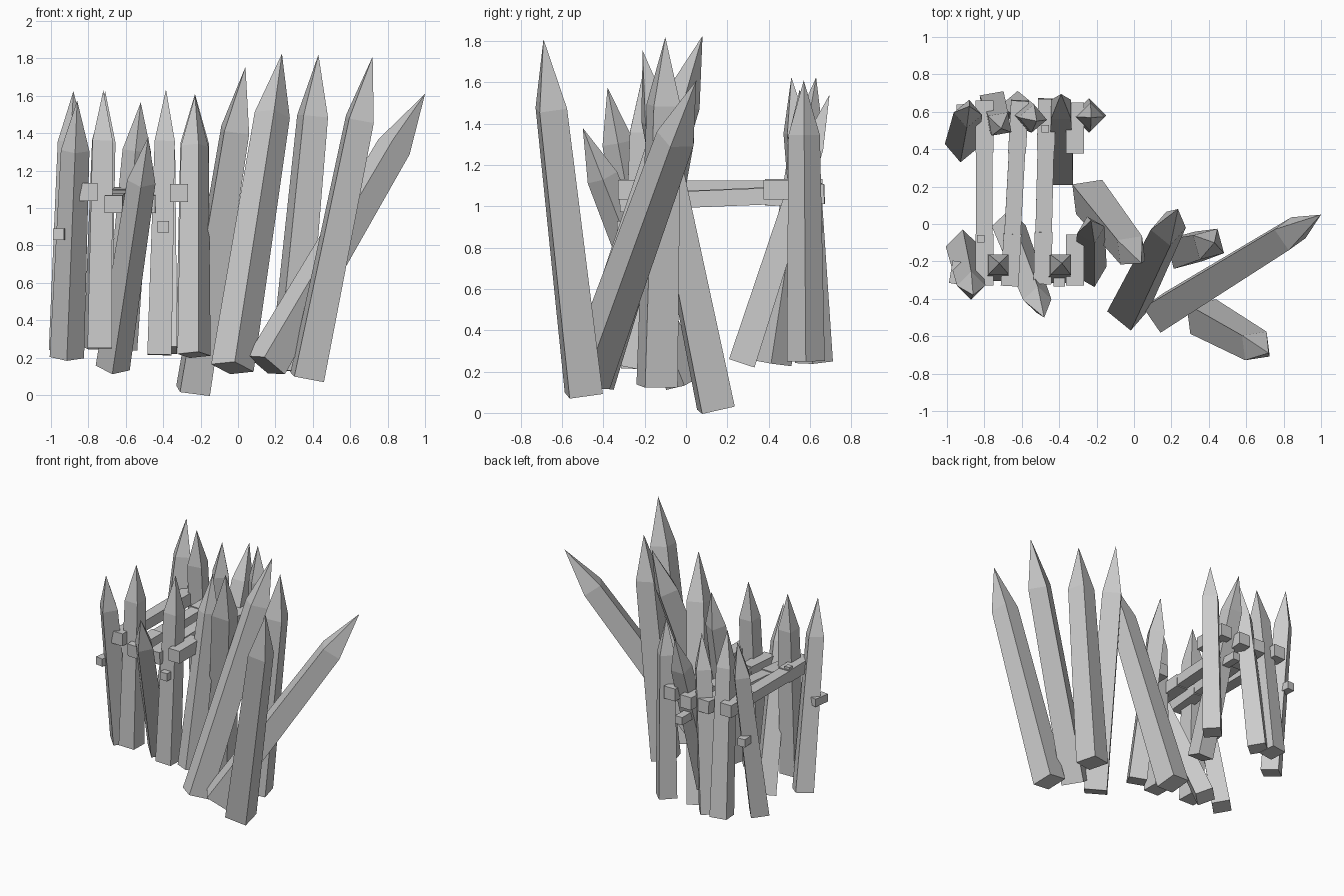
import bpy, bmesh
from math import radians
from mathutils import Vector, Matrix

if "Cube" in bpy.data.objects:
    bpy.data.objects.remove(bpy.data.objects["Cube"])


def make(name, bm):
    bmesh.ops.recalc_face_normals(bm, faces=bm.faces)
    me = bpy.data.meshes.new(name)
    bm.to_mesh(me)
    bm.free()
    ob = bpy.data.objects.new(name, me)
    bpy.context.collection.objects.link(ob)
    return ob


def frame(a, b, roll):
    # local z runs from a to b, roll turns the section about that axis
    q = Vector((0, 0, 1)).rotation_difference(b - a)
    return Matrix.Translation(a) @ q.to_matrix().to_4x4() @ Matrix.Rotation(radians(roll), 4, 'Z')


def stake(name, base, tip, roll, w0, w1):
    # square tapering post with a pyramid point
    a, b = Vector(base), Vector(tip)
    length = (b - a).length
    bm = bmesh.new()
    rings = []
    for w, z in ((w0, 0), (w1, length * 0.805)):
        rings.append([bm.verts.new((sx * w / 2, sy * w / 2, z))
                      for sx, sy in ((-1, -1), (1, -1), (1, 1), (-1, 1))])
    top = bm.verts.new((0, 0, length))
    bm.faces.new(rings[0][::-1])
    for i in range(4):
        j = (i + 1) % 4
        bm.faces.new((rings[0][i], rings[0][j], rings[1][j], rings[1][i]))
        bm.faces.new((rings[1][i], rings[1][j], top))
    bm.transform(frame(a, b, roll))
    return make(name, bm)


def beam(name, a, b, w, h):
    # square timber from a to b
    a, b = Vector(a), Vector(b)
    bm = bmesh.new()
    bmesh.ops.create_cube(bm, size=1)
    z = (b - a).normalized()
    x = Vector((0, 1, 0)).cross(Vector((0, 0, 1))) if abs(z.y) > 0.7 else Vector((0, 1, 0))
    x = (x - z * x.dot(z)).normalized()
    y = z.cross(x)
    m = Matrix((x * w, y * h, z * (b - a).length)).transposed().to_4x4()
    bm.transform(Matrix.Translation((a + b) / 2) @ m)
    return make(name, bm)


# small stakes holding the walkway: base, tip, roll
small = [
    ((-.915, -.12, .20), (-.86, -.38, 1.575), 45),
    ((-.74, -.24, .25), (-.72, -.21, 1.63), 0),
    ((-.67, -.01, .145), (-.48, -.50, 1.38), 45),
    ((-.42, -.25, .215), (-.385, -.21, 1.635), 0),
    ((-.235, -.25, .215), (-.23, .02, 1.60), 60),
    ((-.92, .42, .24), (-.88, .63, 1.625), 40),
    ((-.75, .635, .25), (-.71, .51, 1.625), 10),
    ((-.63, .62, .245), (-.52, .55, 1.565), 40),
    ((-.39, .27, .24), (-.39, .695, 1.54), 0),
    ((-.24, .58, .25), (-.23, .57, 1.61), 45),
]
for i, (a, b, r) in enumerate(small):
    stake(f"walkway_stake_{i + 1}", a, b, r, .13, .108)

# large palisade stakes
large = [
    ((-.24, .145, .023), (.04, -.21, 1.755), 8),
    ((-.03, -.46, .145), (.235, .08, 1.825), 50),
    ((.27, -.14, .13), (.43, -.10, 1.82), 15),
    ((.37, -.495, .095), (.72, -.69, 1.81), 8),
    ((.15, -.475, .16), (1.0, .05, 1.61), 35),
]
for i, (a, b, r) in enumerate(large):
    stake(f"palisade_stake_{i + 1}", a, b, r, .163, .135)

# walkway rails: thick ends with a thinner middle, the last one snapped
rails = [
    ((-.80, -.33, 1.085), (-.80, .66, 1.085), True),
    ((-.665, -.33, 1.02), (-.61, .66, 1.065), True),
    ((-.49, -.32, 1.02), (-.465, .67, 1.06), True),
    ((-.315, -.33, 1.08), (-.315, .65, 1.08), False),
]
for i, (a, b, whole) in enumerate(rails):
    a, b = Vector(a), Vector(b)
    beam(f"rail_front_end_{i + 1}", a, a.lerp(b, .28), .095, .095)
    beam(f"rail_back_end_{i + 1}", a.lerp(b, .72), b, .095, .095)
    if whole:
        beam(f"rail_middle_{i + 1}", a.lerp(b, .2), a.lerp(b, .8), .088, .08)

# short wooden pegs through the stakes and rails
pegs = [
    ((-.40, -.335, .90), (-.40, -.20, .90)),
    ((-.96, -.32, .86), (-.94, -.20, .86)),
    ((-.40, .50, .90), (-.40, .66, .90)),
    ((-.91, .50, .86), (-.92, .64, .86)),
    ((-.82, -.08, 1.05), (-.82, -.08, 1.15)),
    ((-.475, .51, 1.05), (-.475, .51, 1.14)),
]
for i, (a, b) in enumerate(pegs):
    w = .06 if i < 4 else .04
    beam(f"peg_{i + 1}", a, b, w, w)
